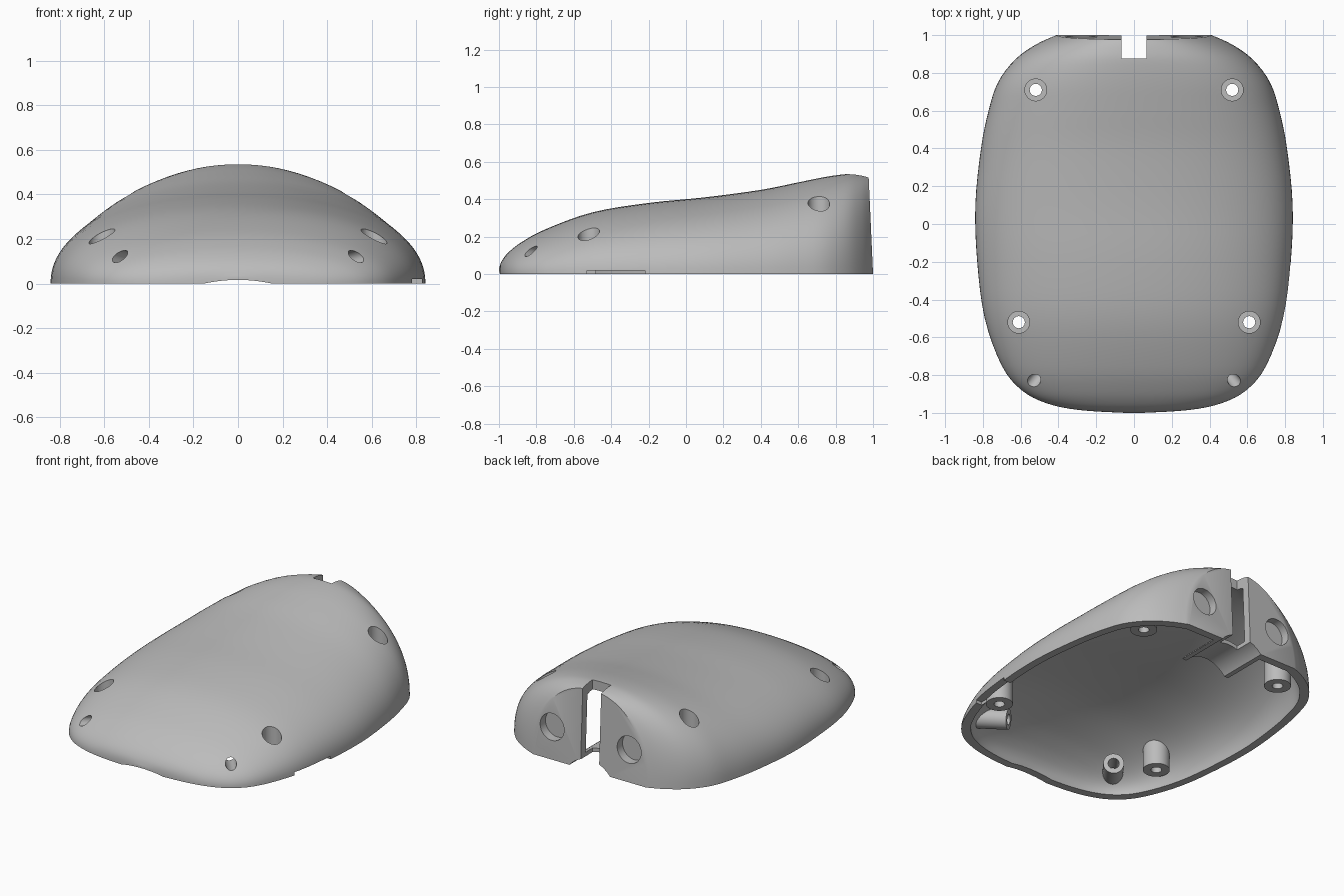
import bpy
import bmesh
from math import pi, sin, cos
from mathutils import Vector

if "Cube" in bpy.data.objects:
    bpy.data.objects.remove(bpy.data.objects["Cube"], do_unlink=True)

# One plain grey plastic
grey = bpy.data.materials.new("grey_plastic")
grey.use_nodes = True
grey.diffuse_color = (0.5, 0.5, 0.5, 1)
grey.node_tree.nodes["Principled BSDF"].inputs["Base Color"].default_value = grey.diffuse_color

# Stations along the body: y, half width, height
STATIONS = [Vector(s) for s in (
    (-1, .05, .03), (-.985, .29, .07), (-.95, .46, .115), (-.88, .595, .17),
    (-.75, .70, .24), (-.5, .79, .33), (-.2, .83, .38), (.1, .84, .41),
    (.4, .81, .45), (.6, .77, .49), (.75, .72, .52), (.87, .63, .535),
    (.95, .52, .53), (1, .41, .52))]


def smooth_stations(steps):
    """Catmull-Rom curve through the stations."""
    pts = [STATIONS[0]] + STATIONS + [STATIONS[-1]]
    out = []
    for a, b, c, d in zip(pts, pts[1:], pts[2:], pts[3:]):
        for k in range(steps):
            t = k / steps
            out.append(b + (c - a) * t / 2 + (a * 2 - b * 5 + c * 4 - d) * t * t / 2
                       + (b * 3 - a - c * 3 + d) * t ** 3 / 2)
    return out + [STATIONS[-1]]


def finish(name, bm):
    bmesh.ops.recalc_face_normals(bm, faces=bm.faces)
    mesh = bpy.data.meshes.new(name)
    bm.to_mesh(mesh)
    bm.free()
    mesh.materials.append(grey)
    obj = bpy.data.objects.new(name, mesh)
    bpy.context.collection.objects.link(obj)
    return obj


def loft(name, scale=(1, 1, 1), skirt=0, segments=48):
    """Dome of elliptical sections, optionally extended below the base."""
    bm = bmesh.new()
    rings = []
    for y, w, h in smooth_stations(4):
        section = []
        for i in range(segments + 1):
            a = pi * i / segments
            c, s = cos(a), max(round(sin(a), 6), 0)
            z = h * s ** 0.93
            x = w * abs(c) ** 0.93 * (1 if c > 0 else -1)
            lean = 0.045 * z * max(0, (y - .85) / .15)
            section.append(Vector((x * scale[0], (y - lean) * scale[1], z * scale[2])))
        if skirt:
            drop = Vector((0, 0, skirt))
            section = [section[0] - drop] + section + [section[-1] - drop]
        rings.append([bm.verts.new(p) for p in section])
    n = len(rings[0])
    for r, q in zip(rings, rings[1:]):
        for i in range(n):
            j = (i + 1) % n
            bm.faces.new((r[i], r[j], q[j], q[i]))
    bm.faces.new(rings[0])
    bm.faces.new(rings[-1])
    return finish(name, bm)


def rod(name, start, end, radius, sides=40):
    start, end = Vector(start), Vector(end)
    axis = end - start
    bm = bmesh.new()
    bmesh.ops.create_cone(bm, cap_ends=True, segments=sides, radius1=radius,
                          radius2=radius, depth=axis.length)
    turn = axis.to_track_quat('Z', 'Y').to_matrix()
    bmesh.ops.rotate(bm, verts=bm.verts, matrix=turn)
    bmesh.ops.translate(bm, verts=bm.verts, vec=(start + end) / 2)
    return finish(name, bm)


def block(name, low, high):
    low, high = Vector(low), Vector(high)
    bm = bmesh.new()
    bmesh.ops.create_cube(bm, size=1)
    bmesh.ops.scale(bm, verts=bm.verts, vec=high - low)
    bmesh.ops.translate(bm, verts=bm.verts, vec=(low + high) / 2)
    return finish(name, bm)


def subtract(target, cutters):
    bpy.context.view_layer.objects.active = target
    for cutter in cutters:
        cutter.hide_render = True
        mod = target.modifiers.new("cut", 'BOOLEAN')
        mod.operation, mod.solver, mod.object = 'DIFFERENCE', 'EXACT', cutter
        bpy.ops.object.modifier_apply(modifier=mod.name)
        bpy.data.objects.remove(cutter, do_unlink=True)


shell = loft("shell")
cavity = loft("cavity", (.94, .95, .89), skirt=.06)
keep, holes = [], []

# Cable guide arch and the matching opening in the back wall
keep.append(rod("cable_guide", (0, .66, -.12), (0, 1.1, -.12), .215, 64))
holes.append(rod("cable_opening", (0, .6, -.12), (0, 1.2, -.12), .19, 64))

for side in (-1, 1):
    # Screw posts with countersunk holes
    for x, y, top in ((.52, .71, .36), (.61, -.52, .21)):
        x *= side
        keep.append(rod("screw_post", (x, y, .05), (x, y, .7), .08))
        holes.append(rod("screw_hole", (x, y, -.1), (x, y, .7), .032))
        holes.append(rod("screw_recess", (x, y, top - .09), (x, y, .7), .058))
    # Slanted tubes in the front corners
    centre = Vector((.53 * side, -.83, .122))
    axis = Vector((.55 * side, -.7, .15)).normalized()
    keep.append(rod("corner_tube", centre - axis * .2, centre + axis * .12, .062))
    holes.append(rod("corner_hole", centre - axis * .3, centre + axis * .25, .033))
    # Round blind recesses in the back wall
    keep.append(rod("back_boss", (.28 * side, .9, .21), (.28 * side, 1.1, .21), .115))
    holes.append(rod("back_recess", (.28 * side, .935, .21), (.28 * side, 1.1, .21), .087))

# Slot down the back, side notch and shallow front scoop
holes.append(block("back_slot", (-.067, .875, -.1), (.067, 1.2, .7)))
holes.append(block("side_notch", (.74, -.53, -.1), (.95, -.22, .02)))
holes.append(rod("front_scoop", (0, -1.2, -.683), (0, -.9, -.683), .7, 128))

# Drill the solid body, then hollow it around the kept parts
subtract(shell, holes)
subtract(cavity, keep)
subtract(shell, [cavity])

bpy.ops.object.select_all(action='DESELECT')
shell.select_set(True)
bpy.context.view_layer.objects.active = shell
bpy.ops.object.shade_smooth_by_angle(angle=0.6)
